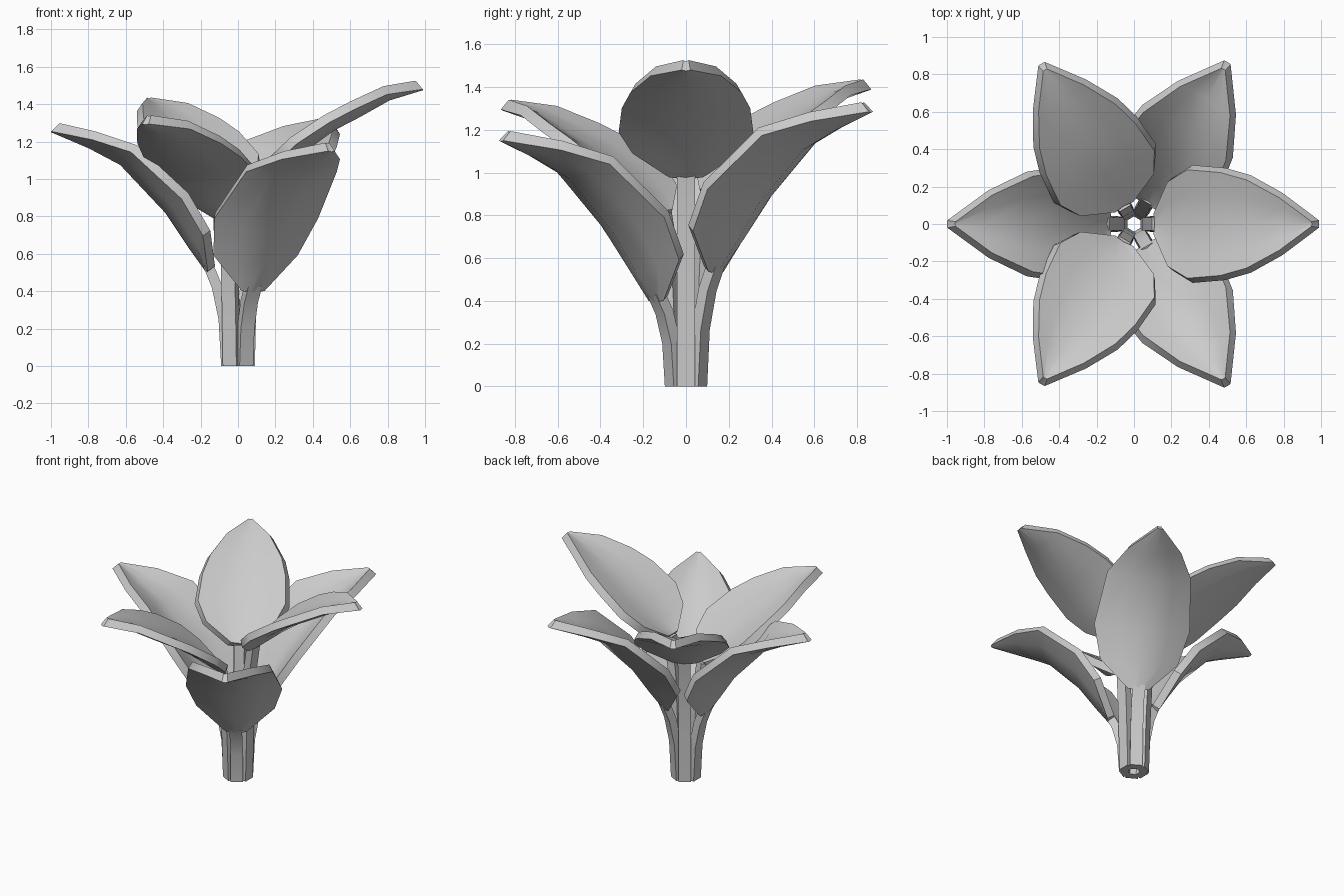
import bpy
import bmesh
from math import cos, sin, radians
from mathutils import Vector, Matrix

old = bpy.data.objects.get("Cube")
if old:
    bpy.data.objects.remove(old, do_unlink=True)

grey = bpy.data.materials.new("petal grey")
grey.use_nodes = True
colour = (0.6, 0.6, 0.6, 1)
grey.diffuse_color = colour
grey.node_tree.nodes["Principled BSDF"].inputs["Base Color"].default_value = colour

THICK = 0.048

# Rib stations of each blade: radius, height, half width, cup depth
OUTER = [(.17, .50, .07, .01), (.27, .64, .26, .10), (.39, .82, .32, .115),
         (.63, 1.075, .28, .09), (.80, 1.165, .18, .05), (1.0, 1.25, .02, .005)]
INNER = [(.14, .97, .08, .01), (.24, 1.05, .25, .05), (.35, 1.14, .315, .06),
         (.515, 1.26, .30, .05), (.65, 1.33, .26, .05), (.81, 1.42, .165, .035),
         (.99, 1.475, .02, .005)]
# Outer edge of each stem: radius, height
OUTER_STEM = [(.09, 0), (.104, .25), (.14, .42), (.185, .53)]
INNER_STEM = [(.09, 0), (.10, .4), (.115, .75), (.15, .99)]


def normals(path):
    """Upward and inward normal at each point of a radius-height path."""
    result = []
    for i in range(len(path)):
        a, b = path[max(i - 1, 0)], path[min(i + 1, len(path) - 1)]
        t = Vector((b[0] - a[0], 0, b[1] - a[1])).normalized()
        result.append(Vector((-t.z, 0, t.x)))
    return result


def finish(name, bm, angle):
    bmesh.ops.rotate(bm, verts=bm.verts, matrix=Matrix.Rotation(radians(angle), 3, 'Z'))
    bmesh.ops.recalc_face_normals(bm, faces=bm.faces)
    mesh = bpy.data.meshes.new(name)
    bm.to_mesh(mesh)
    bm.free()
    mesh.materials.append(grey)
    obj = bpy.data.objects.new(name, mesh)
    bpy.context.collection.objects.link(obj)
    bpy.ops.object.select_all(action='DESELECT')
    obj.select_set(True)
    bpy.context.view_layer.objects.active = obj
    bpy.ops.object.shade_smooth_by_angle(angle=radians(35))


def blade(name, stations, lift, angle):
    """Cupped slab: outer skin, inner skin and rim."""
    bm = bmesh.new()
    columns = (-1, -.55, 0, .55, 1)
    skins = []
    ups = normals(stations)
    for inner in (0, 1):
        rows = []
        for (r, z, w, h), n in zip(stations, ups):
            row = []
            for u in columns:
                # the slab also leans toward the middle near its rims
                p = Vector((r, u * w, z + lift)) + n * (h * abs(u) ** 1.4 + inner * THICK)
                p.y -= inner * u * min(w * .4, .025)
                row.append(bm.verts.new(p))
            rows.append(row)
        # pull the upper tip back so the end is slanted
        if inner:
            for v in rows[-1]:
                v.co.x -= .025
        for a, b in zip(rows, rows[1:]):
            for i in range(len(columns) - 1):
                bm.faces.new((a[i], a[i + 1], b[i + 1], b[i]))
        skins.append(rows)

    def loop(rows):
        return (rows[0] + [row[-1] for row in rows[1:]] + rows[-1][-2::-1]
                + [row[0] for row in rows[-2:0:-1]])
    low, high = loop(skins[0]), loop(skins[1])
    for i in range(len(low)):
        j = (i + 1) % len(low)
        bm.faces.new((low[i], low[j], high[j], high[i]))
    finish(name, bm, angle)


def stem(name, path, top_lift, angle):
    """Square bar swept along the path, stretched to meet its blade."""
    bm = bmesh.new()
    top = path[-1][1]
    path = [(r, z * (top + top_lift) / top) for r, z in path]
    rings = []
    for (r, z), n in zip(path, normals(path)):
        if z == 0:
            n = Vector((-1, 0, 0))
        p = Vector((r, 0, z))
        side, depth = Vector((0, .042, 0)), n * .055
        rings.append([bm.verts.new(c) for c in
                      (p - side, p + side, p + side * .8 + depth, p - side * .8 + depth)])
    for a, b in zip(rings, rings[1:]):
        for i in range(4):
            j = (i + 1) % 4
            bm.faces.new((a[i], a[j], b[j], b[i]))
    bm.faces.new(rings[0])
    bm.faces.new(rings[-1])
    finish(name, bm, angle)


# Six petals in two tiers, each at its own height
for angle, tier, lift in ((0, "inner", 0), (120, "inner", -.09), (240, "inner", -.185),
                          (60, "outer", .03), (180, "outer", 0), (300, "outer", -.105)):
    inner = tier == "inner"
    blade(f"{tier}_petal_{angle}", INNER if inner else OUTER, lift, angle)
    stem(f"{tier}_stem_{angle}", INNER_STEM if inner else OUTER_STEM, lift, angle)
